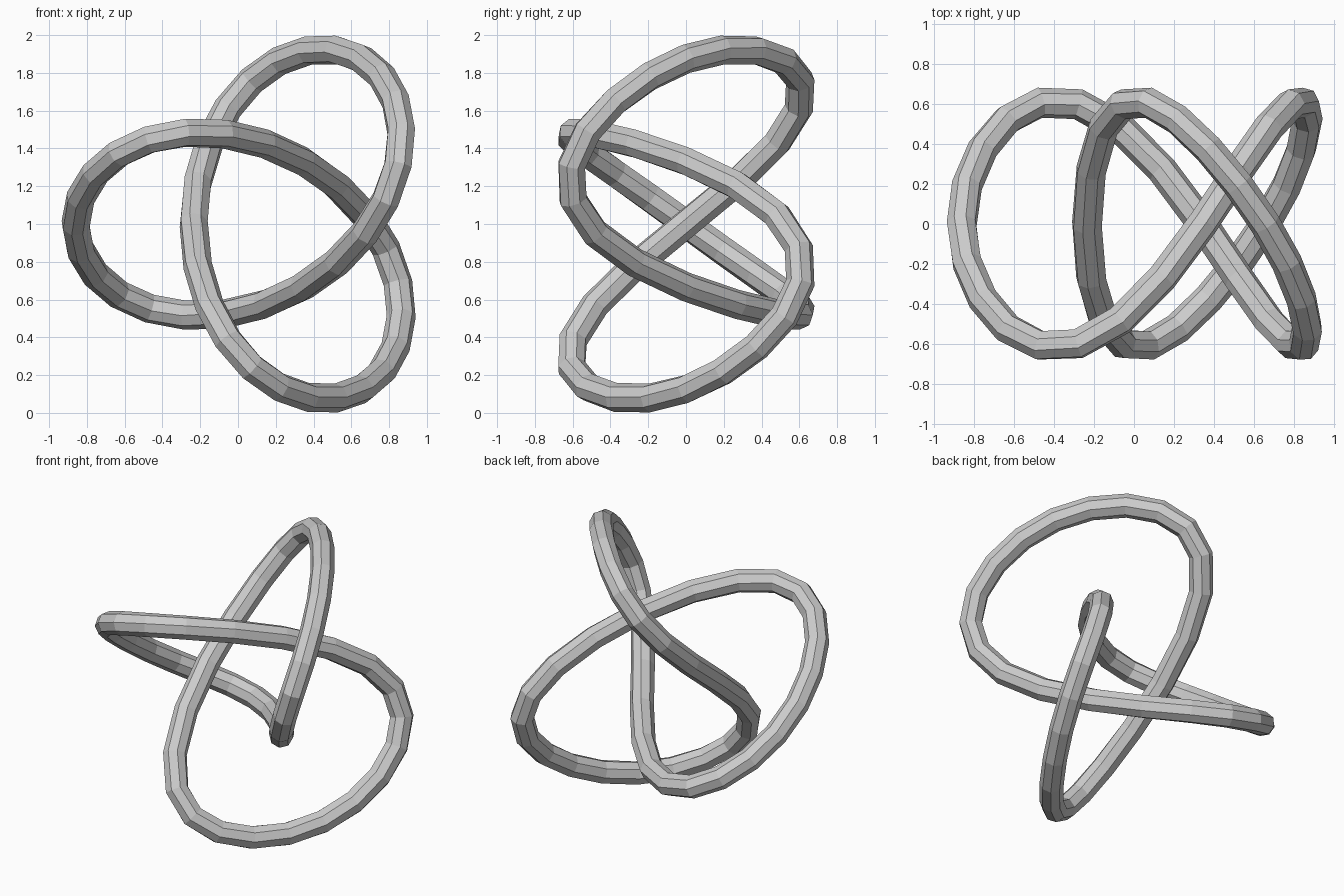
import bpy
from math import sin, cos, tau

if "Cube" in bpy.data.objects:
    bpy.data.objects.remove(bpy.data.objects["Cube"])

# Trefoil centreline, lying in the front (xz) plane and weaving in depth
RINGS = 48
A, B = 0.697, 0.3125        # two-turn and counter-turn radii
H, K = 0.605, 0.09          # depth of the weave and its skew
CX = 0.15                   # centre of the threefold symmetry


def knot_point(t):
    x = CX - (A * cos(2 * t) + B * cos(t))
    y = -H * (sin(3 * t) - K * sin(6 * t))
    z = 1.0 + A * sin(2 * t) - B * sin(t)
    return (x, y, z, 1.0)


# Eight-sided flat-shaded tube swept along the closed path
curve = bpy.data.curves.new("knot_tube", 'CURVE')
curve.dimensions = '3D'
curve.bevel_depth = 0.077
curve.bevel_resolution = 2
spline = curve.splines.new('POLY')
spline.points.add(RINGS - 1)
for i, p in enumerate(spline.points):
    p.co = knot_point(tau * i / RINGS)
spline.use_cyclic_u = True
spline.use_smooth = False

knot = bpy.data.objects.new("knot_tube", curve)
bpy.context.collection.objects.link(knot)

# Turn the swept curve into a mesh
bpy.context.view_layer.objects.active = knot
knot.select_set(True)
bpy.ops.object.convert(target='MESH')
bpy.ops.object.shade_flat()
